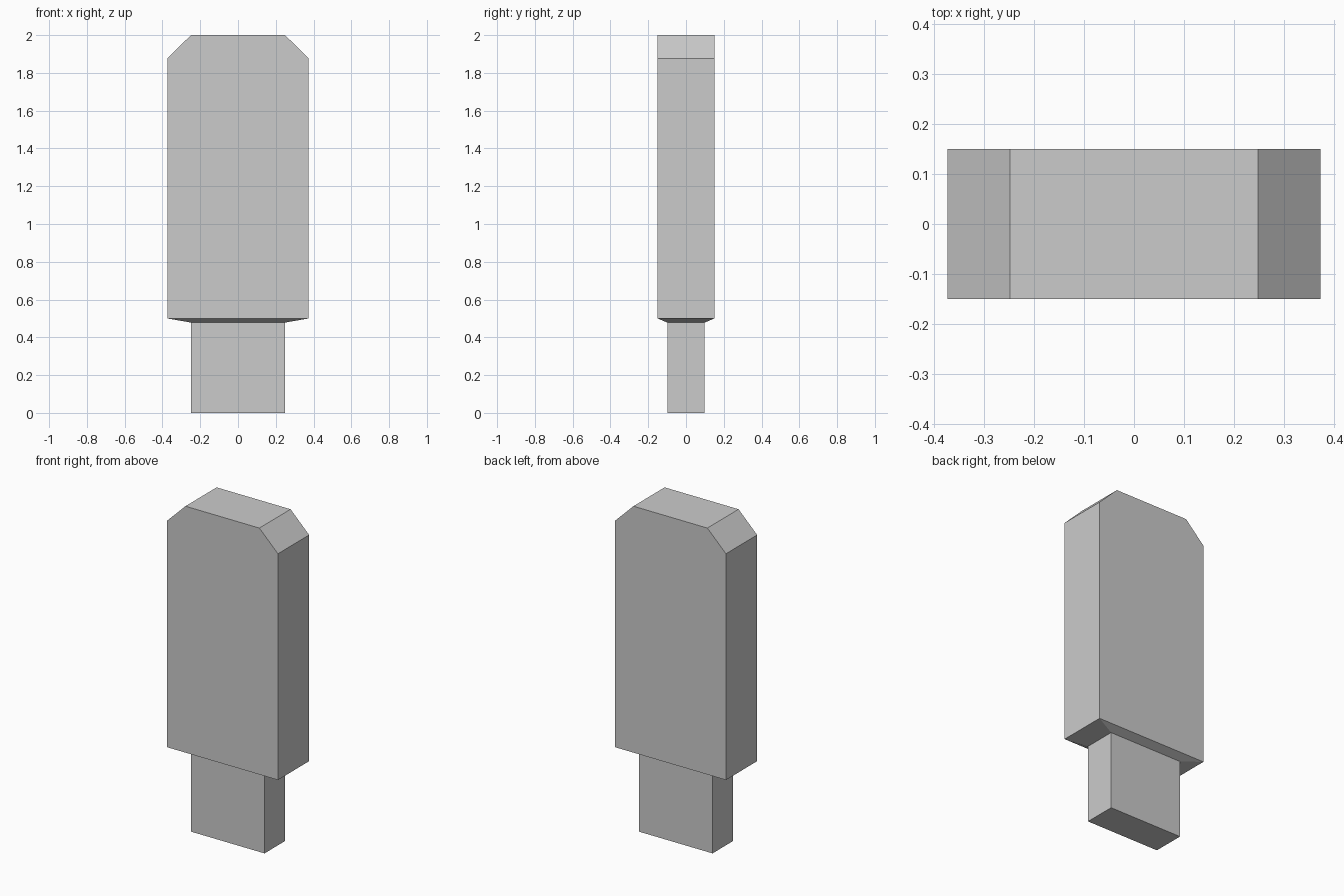
import bpy, bmesh

if "Cube" in bpy.data.objects:
    bpy.data.objects.remove(bpy.data.objects["Cube"])

# Rectangular sections from bottom to top: half width, half depth, height
SECTIONS = [
    (0.248, 0.099, 0.0),     # plug bottom
    (0.248, 0.099, 0.478),   # plug top
    (0.374, 0.15, 0.5),      # flared shoulder
    (0.374, 0.15, 1.877),    # body sides end
    (0.249, 0.15, 2.0),      # chamfered top
]


def loft(name, sections):
    bm = bmesh.new()
    rings = [[bm.verts.new((sx * w, sy * d, z))
              for sx, sy in ((-1, -1), (1, -1), (1, 1), (-1, 1))]
             for w, d, z in sections]
    for low, high in zip(rings, rings[1:]):
        for i in range(4):
            j = (i + 1) % 4
            bm.faces.new((low[i], low[j], high[j], high[i]))
    bm.faces.new(rings[0][::-1])
    bm.faces.new(rings[-1])
    # Merge the flat front and back of the body into single faces
    bmesh.ops.dissolve_limit(bm, angle_limit=0.01, verts=bm.verts, edges=bm.edges)
    bmesh.ops.recalc_face_normals(bm, faces=bm.faces)
    mesh = bpy.data.meshes.new(name)
    bm.to_mesh(mesh)
    bm.free()
    obj = bpy.data.objects.new(name, mesh)
    bpy.context.collection.objects.link(obj)
    return obj


# Body with narrow plug
loft("stick_body", SECTIONS)
